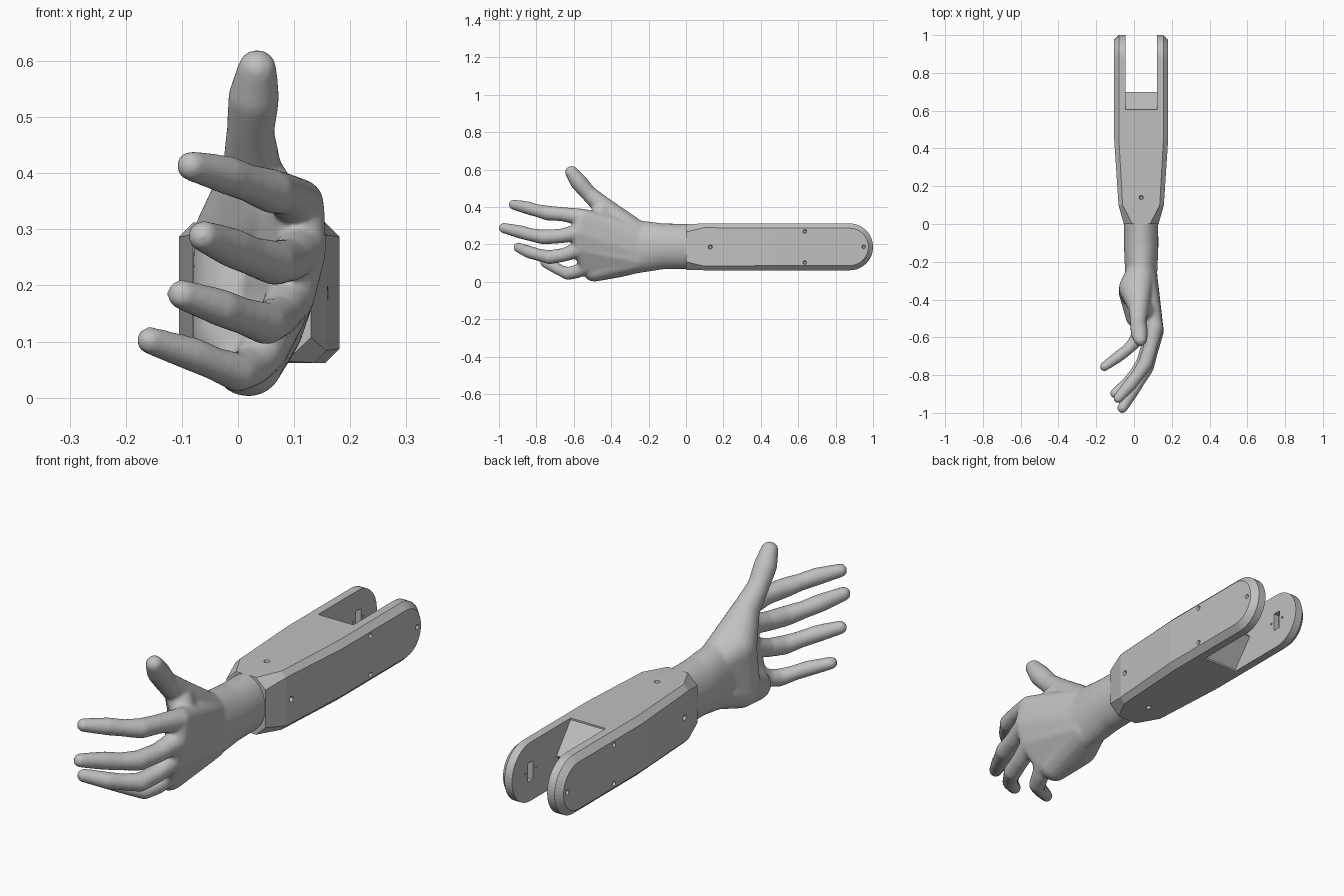
import bpy, bmesh, math
from mathutils import Vector, Matrix

old = bpy.data.objects.get("Cube")
if old:
    bpy.data.objects.remove(old, do_unlink=True)

grey = bpy.data.materials.new("light_grey")
grey.use_nodes = True
COLOUR = (0.53, 0.53, 0.53, 1)
grey.diffuse_color = COLOUR
grey.node_tree.nodes["Principled BSDF"].inputs["Base Color"].default_value = COLOUR

CX, CZ = 0.038, 0.187        # forearm axis
HALF_W, HALF_H = 0.143, 0.125
BEVEL = 0.025
SLOT = 0.083                 # half width of the fork gap


def make_object(name, bm):
    bmesh.ops.recalc_face_normals(bm, faces=bm.faces)
    mesh = bpy.data.meshes.new(name)
    bm.to_mesh(mesh)
    bm.free()
    mesh.materials.append(grey)
    ob = bpy.data.objects.new(name, mesh)
    bpy.context.collection.objects.link(ob)
    return ob


def loft(bm, rings):
    """Skin closed rings of points and cap both ends."""
    loops = [[bm.verts.new(p) for p in ring] for ring in rings]
    n = len(loops[0])
    for a, b in zip(loops, loops[1:]):
        for i in range(n):
            j = (i + 1) % n
            bm.faces.new((a[i], a[j], b[j], b[i]))
    bm.faces.new(loops[0])
    bm.faces.new(loops[-1])


def apply_modifiers(ob):
    bpy.context.view_layer.objects.active = ob
    for mod in list(ob.modifiers):
        bpy.ops.object.modifier_apply(modifier=mod.name)


def cut(ob, cutter_bm):
    cutter = make_object("cutter", cutter_bm)
    cutter.hide_render = True
    mod = ob.modifiers.new("cut", 'BOOLEAN')
    mod.operation = 'DIFFERENCE'
    mod.solver = 'EXACT'
    mod.object = cutter
    apply_modifiers(ob)
    bpy.data.objects.remove(cutter, do_unlink=True)


def screw_hole(bm, pos, outward, radius=0.016):
    """Countersunk cone pointing into the surface."""
    rot = Vector(outward).to_track_quat('Z', 'Y').to_matrix().to_4x4()
    bmesh.ops.create_cone(bm, cap_ends=True, segments=20, radius1=radius * 0.45,
                          radius2=radius, depth=0.03,
                          matrix=Matrix.Translation(pos) @ rot)


# Forearm body: chamfered box that narrows to the wrist
def octagon(y, w, h, cx, cz):
    pts = [(w, h - cz), (w - cx, h), (cx - w, h), (-w, h - cz),
           (-w, cz - h), (cx - w, -h), (w - cx, -h), (w, cz - h)]
    return [(CX + x, y, CZ + z) for x, z in pts]


bm = bmesh.new()
loft(bm, [octagon(0, 0.092, 0.122, 0.045, 0.042),
          octagon(0.1, 0.12, HALF_H, 0.022, 0.022),
          octagon(0.45, HALF_W, HALF_H, BEVEL, BEVEL),
          octagon(0.605, HALF_W, HALF_H, BEVEL, BEVEL)])
body = make_object("forearm_body", bm)
bm = bmesh.new()
for s in (-1, 1):
    screw_hole(bm, (CX + s * 0.122, 0.13, CZ), (s, 0, 0))
    screw_hole(bm, (CX, 0.14, CZ + s * HALF_H), (0, 0, s))
cut(body, bm)

# Wedge at the root of the fork
bm = bmesh.new()
loft(bm, [[(CX + s * (SLOT + 0.005), y, CZ + z) for y, z in
           ((0.6, HALF_H - 0.001), (0.7, 0), (0.6, 0.001 - HALF_H))] for s in (-1, 1)])
make_object("fork_wedge", bm)


# Fork arms: round ended plates with a bevelled outer rim
def arm_outline(x, r):
    arc = [math.pi * i / 24 - math.pi / 2 for i in range(25)]
    return ([(x, 0.6, CZ - r)] +
            [(x, 0.875 + r * math.cos(a), CZ + r * math.sin(a)) for a in arc] +
            [(x, 0.6, CZ + r)])


for s, side in ((1, "left"), (-1, "right")):
    bm = bmesh.new()
    loft(bm, [arm_outline(CX + s * SLOT, HALF_H),
              arm_outline(CX + s * (HALF_W - BEVEL), HALF_H),
              arm_outline(CX + s * HALF_W, HALF_H - BEVEL)])
    arm = make_object(side + "_fork_arm", bm)
    bm = bmesh.new()
    for y, z in ((0.635, 0.083), (0.635, -0.083), (0.95, 0)):
        screw_hole(bm, (CX + s * HALF_W, y, CZ + z), (s, 0, 0), 0.014)
    # motor slot and its two fixing holes on the inner face
    bmesh.ops.create_cube(bm, size=1, matrix=Matrix.Translation((CX + s * SLOT, 0.875, CZ))
                          @ Matrix.Diagonal((0.05, 0.034, 0.08, 1)))
    for dy in (-0.035, 0.035):
        screw_hole(bm, (CX + s * SLOT, 0.875 + dy, CZ), (-s, 0, 0), 0.007)
    cut(arm, bm)

# Hand: rounded hulls fused into one smooth skin
UNIT = []
for i in range(140):
    h = 1 - (2 * i + 1) / 140
    a = i * math.pi * (3 - math.sqrt(5))
    UNIT.append(Vector((math.sqrt(1 - h * h) * math.cos(a), math.sqrt(1 - h * h) * math.sin(a), h)))
hand_bm = bmesh.new()


def add_hull(points):
    tmp = bmesh.new()
    for p in points:
        tmp.verts.new(p)
    bmesh.ops.convex_hull(tmp, input=tmp.verts[:])
    bmesh.ops.delete(tmp, geom=[v for v in tmp.verts if not v.link_faces], context='VERTS')
    bmesh.ops.recalc_face_normals(tmp, faces=tmp.faces)
    mesh = bpy.data.meshes.new("hull")
    tmp.to_mesh(mesh)
    tmp.free()
    hand_bm.from_mesh(mesh)
    bpy.data.meshes.remove(mesh)


def ball_hull(*balls):
    add_hull([Vector(b[:3]) + u * b[3] for b in balls for u in UNIT])


def chain(balls):
    for a, b in zip(balls, balls[1:]):
        ball_hull(a, b)


# Each ball is x, y, z, radius, from knuckle to tip
index = [(0.108, -0.55, 0.345, 0.046), (0.085, -0.66, 0.362, 0.038), (0.06, -0.74, 0.368, 0.040),
         (0.02, -0.80, 0.382, 0.034), (-0.02, -0.85, 0.397, 0.035), (-0.083, -0.922, 0.413, 0.027)]
middle = [(0.113, -0.57, 0.265, 0.045), (0.09, -0.67, 0.245, 0.039), (0.065, -0.76, 0.24, 0.040),
          (0.025, -0.83, 0.252, 0.035), (-0.01, -0.885, 0.267, 0.036), (-0.062, -0.974, 0.288, 0.028)]
ring = [(0.092, -0.56, 0.178, 0.044), (0.073, -0.65, 0.145, 0.037), (0.05, -0.73, 0.132, 0.038),
        (0.01, -0.79, 0.145, 0.033), (-0.03, -0.84, 0.16, 0.034), (-0.1, -0.897, 0.184, 0.027)]
little = [(0.045, -0.53, 0.085, 0.044), (0.025, -0.58, 0.056, 0.036), (0.0, -0.63, 0.045, 0.035),
          (-0.04, -0.67, 0.06, 0.03), (-0.08, -0.70, 0.077, 0.031), (-0.157, -0.755, 0.102, 0.025)]
thumb = [(0.02, -0.34, 0.295, 0.075), (0.025, -0.44, 0.40, 0.054), (0.022, -0.52, 0.472, 0.043),
         (0.028, -0.575, 0.535, 0.046), (0.034, -0.612, 0.586, 0.035)]
fingers = [index, middle, ring, little]
for digit in fingers + [thumb]:
    chain(digit)

# Palm slabs between neighbouring knuckles and the wrist bones
carpals = [(0.035, -0.26, 0.248, 0.078), (0.04, -0.26, 0.21, 0.082),
           (0.04, -0.26, 0.165, 0.082), (0.037, -0.26, 0.128, 0.08)]
for i in range(3):
    ball_hull(fingers[i][0], fingers[i + 1][0], carpals[i], carpals[i + 1])

# Thumb pad and heel of the hand
thenar = (0.0, -0.34, 0.285, 0.08)
heel = (0.003, -0.36, 0.108, 0.084)
ball_hull(carpals[0], thenar, thumb[1])
ball_hull(thenar, (0.07, -0.47, 0.34, 0.05), thumb[1])
ball_hull(carpals[3], heel, (0.018, -0.49, 0.064, 0.063))
ball_hull(thenar, heel, carpals[1])


# Wrist running into the forearm
def ellipse(y, cx, cz, w, h):
    return [(cx + w * math.cos(t), y, cz + h * math.sin(t))
            for t in (math.tau * i / 64 for i in range(64))]


wrist = [ellipse(0.06, CX, 0.19, 0.09, 0.12), ellipse(-0.12, CX, 0.19, 0.091, 0.122),
         ellipse(-0.26, CX, 0.188, 0.085, 0.142)]
add_hull(wrist[0] + wrist[1])
add_hull(wrist[1] + wrist[2])

hand = make_object("hand", hand_bm)
remesh = hand.modifiers.new("fuse", 'REMESH')
remesh.mode = 'VOXEL'
remesh.voxel_size = 0.007
smooth = hand.modifiers.new("soften", 'SMOOTH')
smooth.factor = 0.5
smooth.iterations = 10
apply_modifiers(hand)
for poly in hand.data.polygons:
    poly.use_smooth = True
    poly.material_index = 0
if not hand.data.materials:
    hand.data.materials.append(grey)
